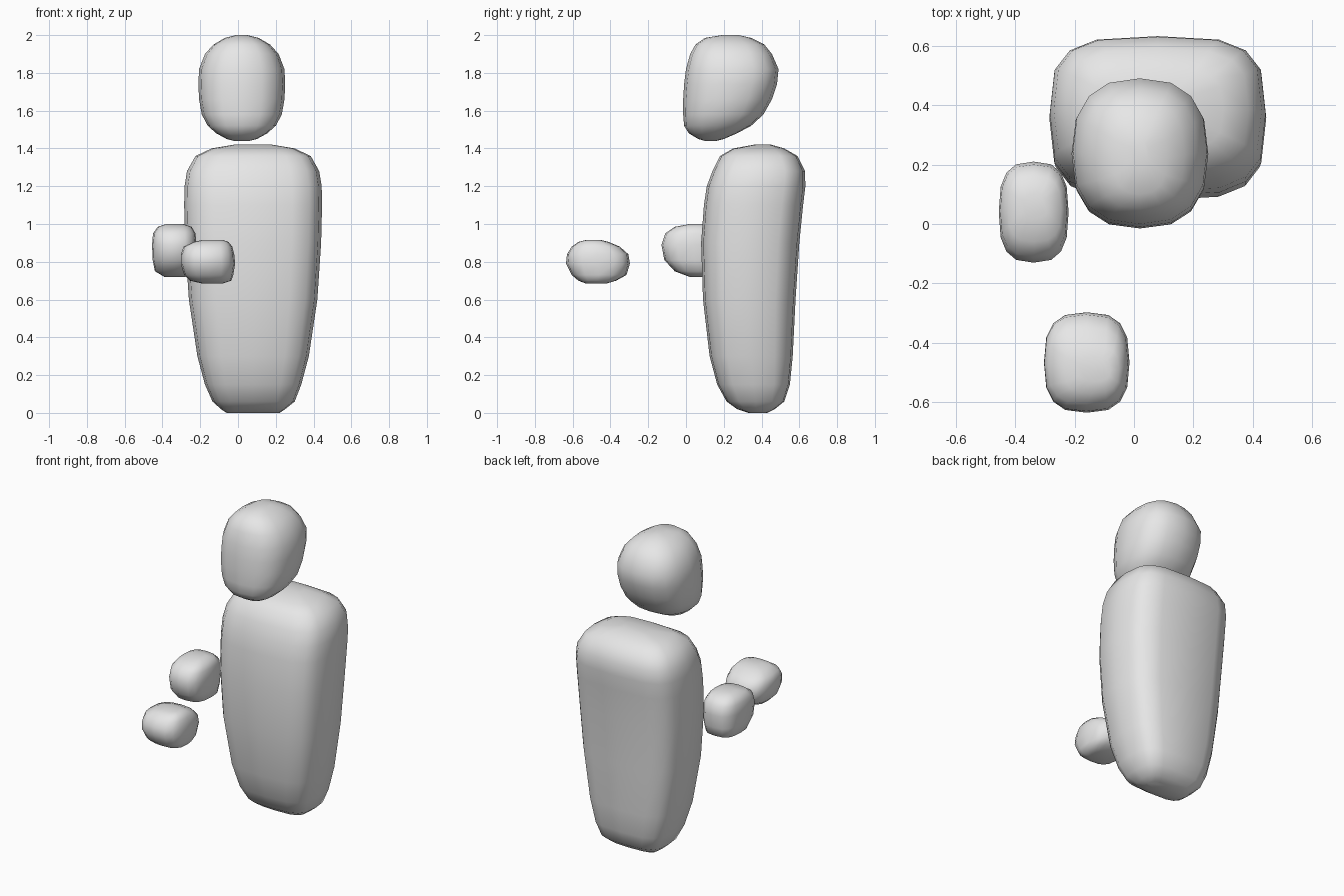
import bpy, bmesh, math

SIDES = 16

grey = bpy.data.materials.new("light grey")
grey.diffuse_color = (0.8, 0.8, 0.8, 1)


def spow(v, p):
    return math.copysign(abs(v) ** p, v)


def loft(name, rings, power):
    """Rounded-box loft. Each ring is (z, x_min, x_max, y_min, y_max)."""
    bm = bmesh.new()
    loops = []
    for z, x0, x1, y0, y1 in rings:
        loop = []
        for i in range(SIDES):
            a = 2 * math.pi * i / SIDES
            x = (x0 + x1) / 2 + (x1 - x0) / 2 * spow(math.cos(a), 2 / power)
            y = (y0 + y1) / 2 + (y1 - y0) / 2 * spow(math.sin(a), 2 / power)
            loop.append(bm.verts.new((x, y, z)))
        loops.append(loop)
    for lo, hi in zip(loops, loops[1:]):
        for i in range(SIDES):
            j = (i + 1) % SIDES
            bm.faces.new((lo[i], lo[j], hi[j], hi[i]))
    bm.faces.new(loops[0][::-1])
    bm.faces.new(loops[-1])
    for f in bm.faces:
        f.smooth = True
    mesh = bpy.data.meshes.new(name)
    bm.to_mesh(mesh)
    bm.free()
    mesh.materials.append(grey)
    obj = bpy.data.objects.new(name, mesh)
    bpy.context.collection.objects.link(obj)
    return obj


# Tapered torso, leaning slightly back at the shoulders
loft("torso", [
    (0.00, -0.06, 0.22, 0.33, 0.43),
    (0.02, -0.09, 0.25, 0.27, 0.47),
    (0.06, -0.135, 0.30, 0.215, 0.52),
    (0.15, -0.175, 0.335, 0.165, 0.55),
    (0.30, -0.215, 0.375, 0.125, 0.565),
    (0.60, -0.26, 0.42, 0.09, 0.58),
    (0.90, -0.28, 0.44, 0.08, 0.60),
    (1.10, -0.285, 0.445, 0.095, 0.62),
    (1.20, -0.283, 0.443, 0.11, 0.632),
    (1.28, -0.27, 0.43, 0.14, 0.63),
    (1.36, -0.225, 0.385, 0.18, 0.59),
    (1.40, -0.14, 0.30, 0.25, 0.52),
    (1.42, -0.02, 0.18, 0.36, 0.45),
], 3.4)

# Head, with the face pulled down to a forward chin
loft("head", [
    (1.44, -0.02, 0.06, 0.10, 0.16),
    (1.45, -0.06, 0.10, 0.065, 0.20),
    (1.48, -0.115, 0.155, 0.015, 0.27),
    (1.52, -0.16, 0.20, -0.01, 0.345),
    (1.58, -0.192, 0.232, -0.015, 0.41),
    (1.66, -0.206, 0.246, -0.015, 0.455),
    (1.74, -0.21, 0.25, -0.01, 0.482),
    (1.82, -0.206, 0.246, 0.0, 0.49),
    (1.90, -0.175, 0.215, 0.022, 0.455),
    (1.95, -0.13, 0.17, 0.05, 0.415),
    (1.985, -0.07, 0.11, 0.10, 0.345),
    (2.00, -0.01, 0.05, 0.19, 0.28),
], 2.5)

# Rear hand
loft("rear_hand", [
    (0.72, -0.39, -0.28, 0.02, 0.13),
    (0.75, -0.44, -0.235, -0.06, 0.19),
    (0.81, -0.452, -0.222, -0.115, 0.205),
    (0.89, -0.455, -0.22, -0.13, 0.21),
    (0.95, -0.45, -0.225, -0.11, 0.20),
    (0.985, -0.425, -0.245, -0.06, 0.16),
    (1.00, -0.38, -0.29, 0.02, 0.10),
], 2.8)

# Forward hand
loft("forward_hand", [
    (0.685, -0.19, -0.08, -0.53, -0.42),
    (0.70, -0.255, -0.035, -0.57, -0.37),
    (0.73, -0.285, -0.025, -0.605, -0.315),
    (0.79, -0.303, -0.015, -0.635, -0.297),
    (0.84, -0.302, -0.02, -0.63, -0.305),
    (0.88, -0.288, -0.03, -0.605, -0.35),
    (0.905, -0.235, -0.05, -0.57, -0.41),
    (0.915, -0.19, -0.08, -0.53, -0.45),
], 2.8)
